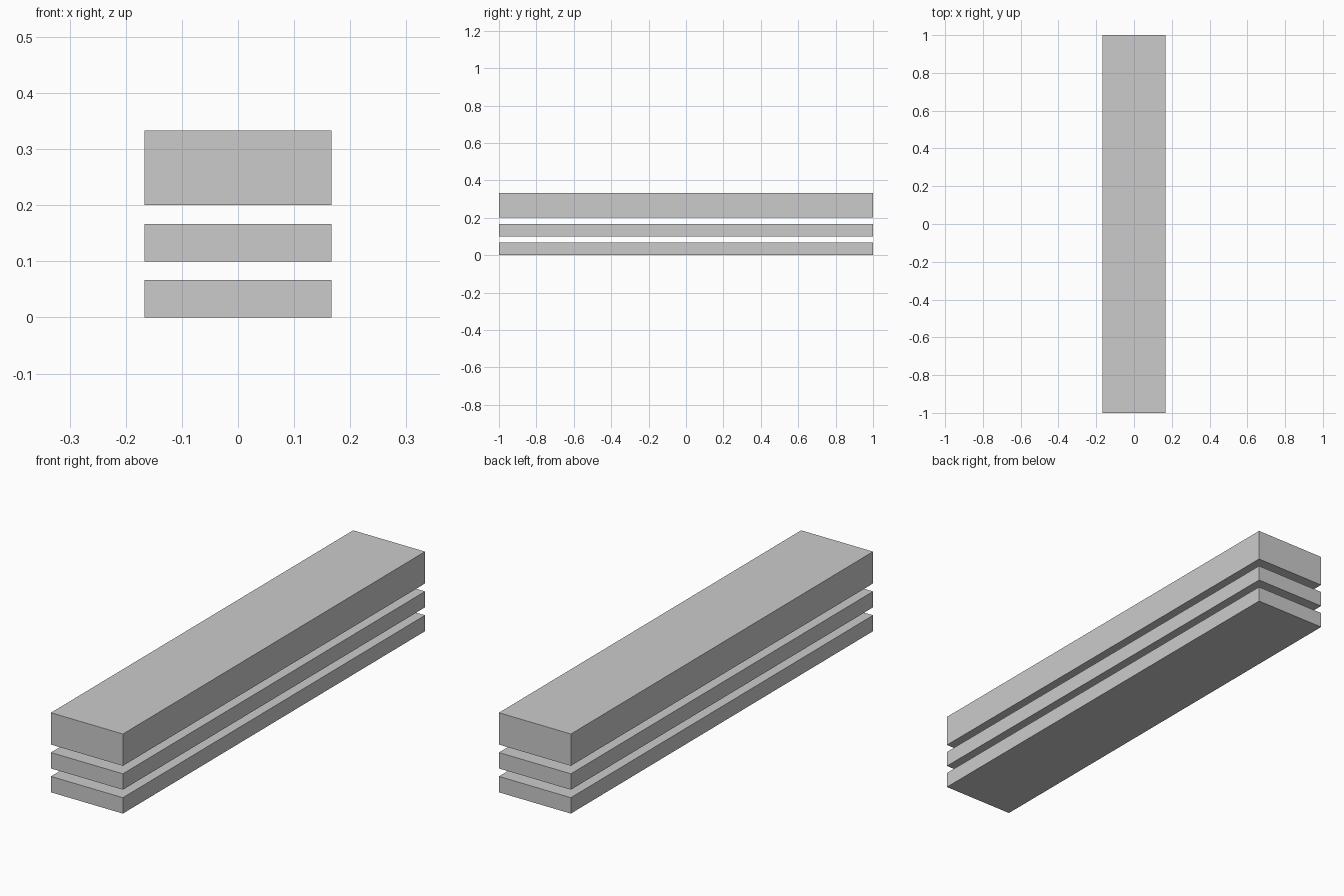
import bpy

if "Cube" in bpy.data.objects:
    bpy.data.objects.remove(bpy.data.objects["Cube"])

WIDTH, LENGTH = 1 / 3, 2.0


def slab(name, z_bottom, z_top):
    bpy.ops.mesh.primitive_cube_add(size=1, location=(0, 0, (z_bottom + z_top) / 2))
    obj = bpy.context.object
    obj.name = name
    obj.scale = (WIDTH, LENGTH, z_top - z_bottom)
    bpy.ops.object.transform_apply(location=False, rotation=False, scale=True)
    return obj


# Two thin slabs below a thick one, separated by equal gaps
slab("lower_slab", 0, 1 / 15)
slab("middle_slab", 0.1, 1 / 6)
slab("upper_thick_slab", 0.2, 1 / 3)
